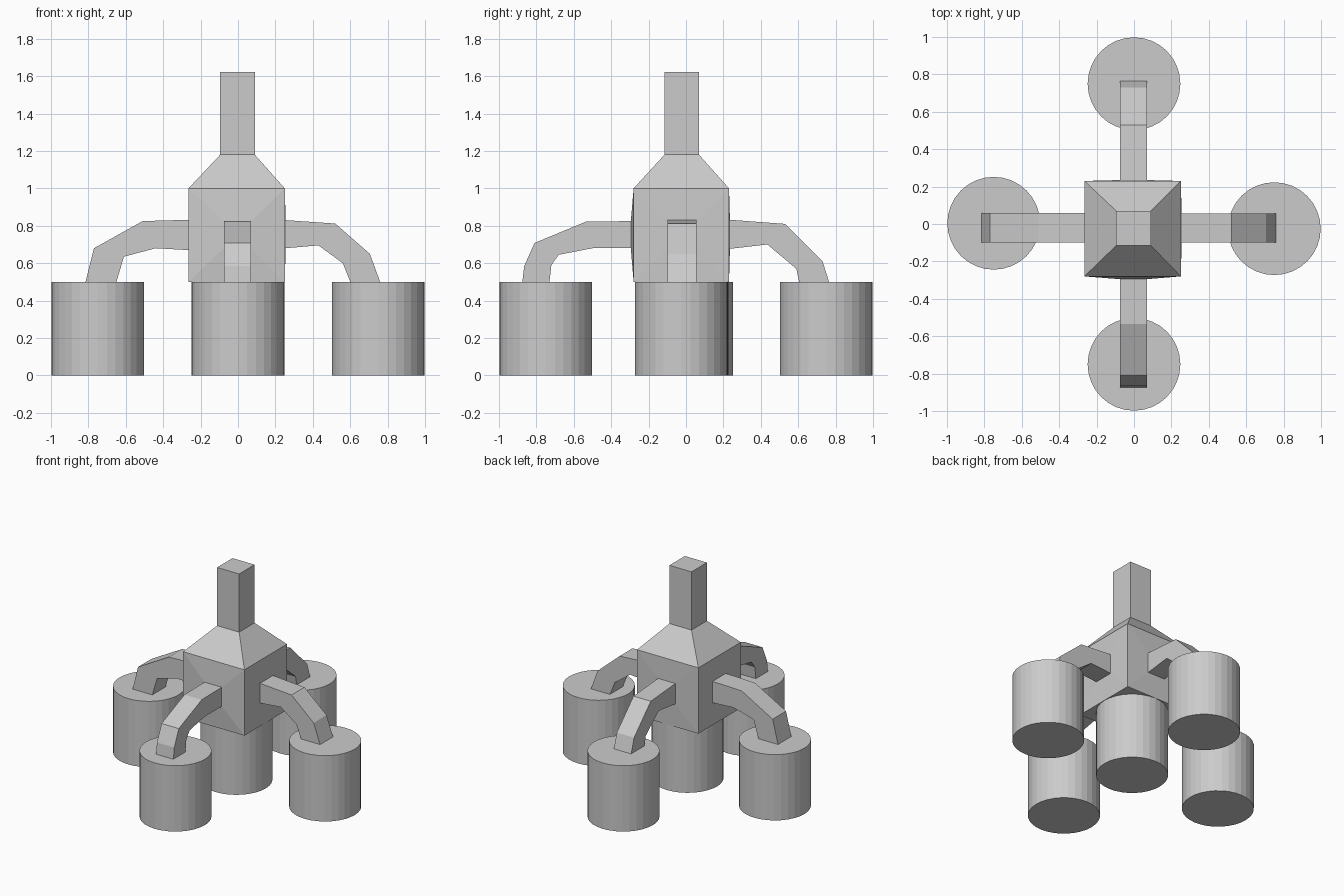
import bpy, bmesh

if "Cube" in bpy.data.objects:
    bpy.data.objects.remove(bpy.data.objects["Cube"])

# Body limits: x, y and z
X, Y, Z = (-0.265, 0.25), (-0.28, 0.23), (0.5, 1.0)

bm = bmesh.new()


def loft(rings):
    """Skin a chain of four-point rings, leaving the first one open."""
    loops = [[bm.verts.new(p) for p in ring] for ring in rings]
    for a, b in zip(loops, loops[1:]):
        for i in range(4):
            j = (i + 1) % 4
            bm.faces.new((a[i], a[j], b[j], b[i]))
    bm.faces.new(loops[-1])


def arm(axis, start, corners, width, stations):
    """Pull an arm out of one body side; stations are (top s, top z, bottom s, bottom z)."""
    def ring(w, ts, tz, bs, bz):
        pts = [(ts, w[0], tz), (ts, w[1], tz), (bs, w[1], bz), (bs, w[0], bz)]
        return [p if axis == 'x' else (p[1], p[0], p[2]) for p in pts]
    loft([ring(corners, start, Z[1], start, Z[0])] + [ring(width, *s) for s in stations])


def level(x, y, z):
    return [(x[0], y[0], z), (x[1], y[0], z), (x[1], y[1], z), (x[0], y[1], z)]


# Body floor, tapered shoulders and square neck
bm.faces.new([bm.verts.new(p) for p in level(X, Y, Z[0])])
neck = (-0.095, 0.09), (-0.115, 0.07)
loft([level(X, Y, Z[1]), level(*neck, 1.18), level(*neck, 1.622)])

# Left, right, front and back bent arms
arm('x', X[0], Y, (-0.10, 0.06), [
    (-0.265, 0.832, -0.265, 0.67), (-0.51, 0.825, -0.44, 0.68),
    (-0.77, 0.68, -0.61, 0.635), (-0.815, 0.5, -0.65, 0.5)])
arm('x', X[1], Y, (-0.10, 0.055), [
    (0.255, 0.83, 0.255, 0.68), (0.52, 0.812, 0.43, 0.695),
    (0.705, 0.65, 0.56, 0.6), (0.76, 0.5, 0.6, 0.5)])
arm('y', Y[0], X, (-0.075, 0.07), [
    (-0.295, 0.825, -0.295, 0.68), (-0.535, 0.822, -0.5, 0.68),
    (-0.81, 0.708, -0.68, 0.645), (-0.865, 0.585, -0.72, 0.59),
    (-0.875, 0.5, -0.73, 0.5)])
arm('y', Y[1], X, (-0.075, 0.07), [
    (0.235, 0.832, 0.235, 0.677), (0.53, 0.81, 0.435, 0.7),
    (0.73, 0.61, 0.59, 0.57), (0.765, 0.5, 0.605, 0.5)])

bmesh.ops.remove_doubles(bm, verts=bm.verts, dist=0.0005)
bmesh.ops.recalc_face_normals(bm, faces=bm.faces)
mesh = bpy.data.meshes.new("body_and_arms")
bm.to_mesh(mesh)
bm.free()
bpy.context.collection.objects.link(bpy.data.objects.new("body_and_arms", mesh))

# Cylinder feet
for name, x, y in (("centre_foot", 0, -0.02), ("left_foot", -0.75, 0.004),
                   ("right_foot", 0.75, -0.025), ("front_foot", 0, -0.75),
                   ("back_foot", 0, 0.75)):
    bpy.ops.mesh.primitive_cylinder_add(vertices=32, radius=0.248, depth=0.5,
                                        location=(x, y, 0.25))
    bpy.context.object.name = name
